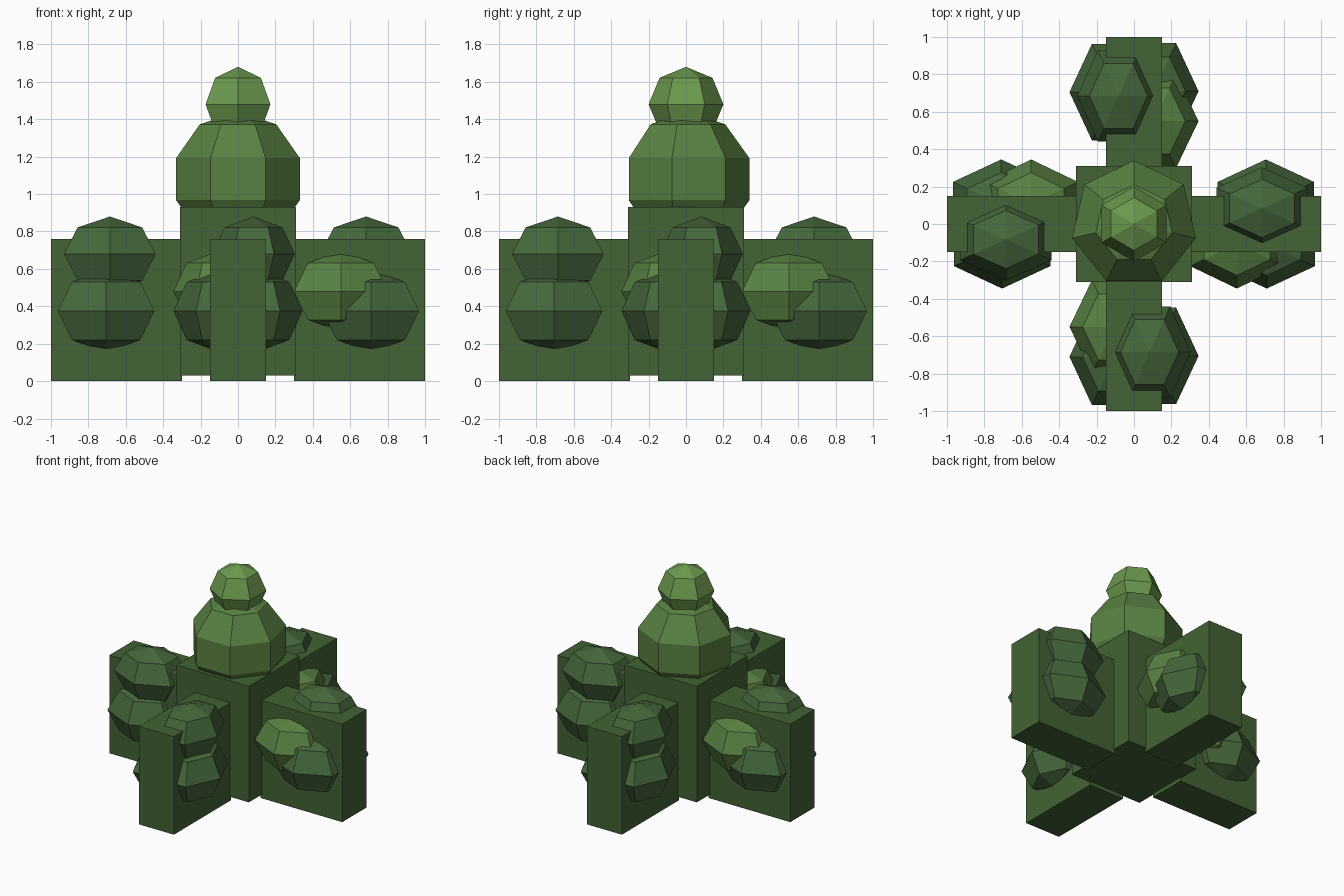
import bpy, bmesh
from math import pi
from mathutils import Matrix, Vector

if "Cube" in bpy.data.objects:
    bpy.data.objects.remove(bpy.data.objects["Cube"])


def material(name, rgb):
    m = bpy.data.materials.new(name)
    m.diffuse_color = (*rgb, 1)
    m.use_nodes = True
    m.node_tree.nodes["Principled BSDF"].inputs["Base Color"].default_value = m.diffuse_color
    return m


DARK = material("dark_green", (0.055, 0.125, 0.035))
LEAF = material("leaf_green", (0.06, 0.135, 0.045))
MID = material("mid_green", (0.10, 0.22, 0.055))
LIGHT = material("light_green", (0.15, 0.32, 0.075))


def finish(name, bm, matrix, mat):
    bmesh.ops.transform(bm, matrix=matrix, verts=bm.verts)
    mesh = bpy.data.meshes.new(name)
    bm.to_mesh(mesh)
    bm.free()
    mesh.materials.append(mat)
    bpy.context.collection.objects.link(bpy.data.objects.new(name, mesh))


def box(name, lo, hi, mat, turn=Matrix()):
    lo, hi = Vector(lo), Vector(hi)
    bm = bmesh.new()
    bmesh.ops.create_cube(bm, size=1)
    finish(name, bm, turn @ Matrix.Translation((lo + hi) / 2)
           @ Matrix.Diagonal((*(hi - lo), 1)), mat)


def blob(name, centre, radii, mat, turn=Matrix(), sides=6, rings=4):
    # low-poly sphere with one corner pointing along +y
    bm = bmesh.new()
    bmesh.ops.create_uvsphere(bm, u_segments=sides, v_segments=rings, radius=1)
    tip = max((v.co for v in bm.verts), key=lambda c: c.x)
    spin = Matrix.Rotation(pi / 2, 4, 'Z') if tip.x > 0.999 or rings == 5 else Matrix()
    if rings == 5:  # odd side count: align a real corner with +y
        ring = max(bm.verts, key=lambda v: v.co.x ** 2 + v.co.y ** 2).co
        spin = Matrix.Rotation(ring.xy.angle_signed(Vector((0, 1))) * -1, 4, 'Z')
    finish(name, bm, turn @ Matrix.Translation(centre)
           @ Matrix.Diagonal((*radii, 1)) @ spin, mat)


# central trunk, seven-sided dome and six-sided knob
box("trunk", (-0.31, -0.31, 0.03), (0.31, 0.31, 0.93), DARK)
blob("dome", (0, 0, 1.08), (0.357, 0.357, 0.362), MID, sides=7, rings=5)
blob("knob", (0, 0, 1.48), (0.2, 0.2, 0.2), LIGHT)

# four arms, each with leaf clumps on both sides
for i in range(4):
    t = Matrix.Rotation(i * pi / 2, 4, 'Z')
    box(f"arm_{i}", (0.3, -0.15, 0), (1, 0.15, 0.76), DARK, t)
    blob(f"upper_clump_{i}", (0.685, 0.083, 0.68), (0.283, 0.22, 0.2), LEAF, t)
    blob(f"lower_clump_{i}", (0.705, 0.105, 0.375), (0.298, 0.24, 0.219), LEAF, t)
    blob(f"side_clump_{i}", (0.71, -0.105, 0.375), (0.298, 0.24, 0.219), LEAF, t)
    blob(f"light_clump_{i}", (0.55, -0.105, 0.48), (0.289, 0.24, 0.215), MID, t)
